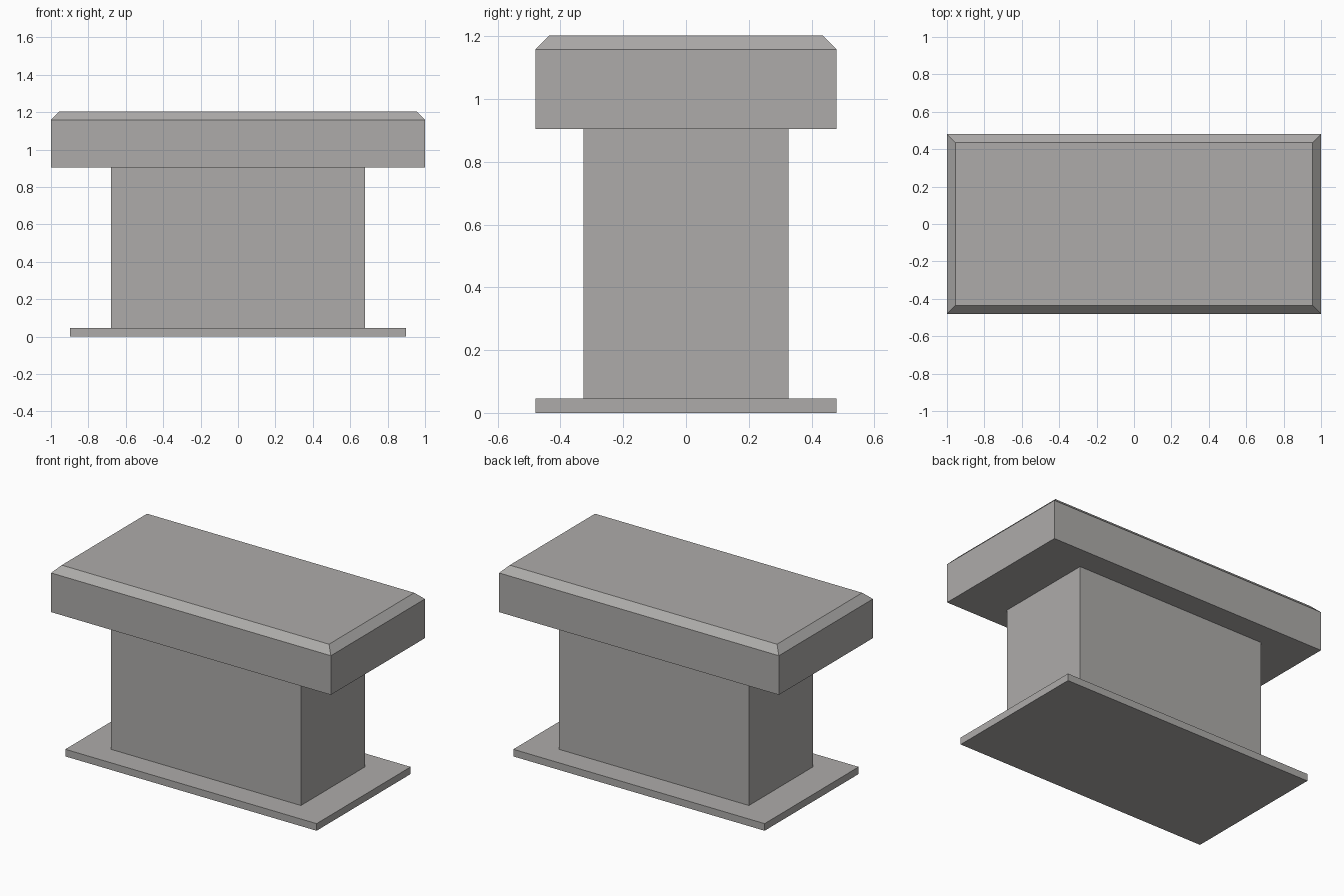
import bpy, bmesh

if "Cube" in bpy.data.objects:
    bpy.data.objects.remove(bpy.data.objects["Cube"])

stone = bpy.data.materials.new("warm grey stone")
stone.diffuse_color = (0.42, 0.41, 0.40, 1.0)
stone.use_nodes = True
stone.node_tree.nodes["Principled BSDF"].inputs["Base Color"].default_value = stone.diffuse_color


def block(name, half_x, half_y, z0, z1, chamfer=0.0):
    """Box from z0 to z1, with an optional chamfer round the top edges."""
    bm = bmesh.new()
    bmesh.ops.create_cube(bm, size=2.0)
    for v in bm.verts:
        v.co = (v.co.x * half_x, v.co.y * half_y, z1 if v.co.z > 0 else z0)
    if chamfer:
        top_edges = [e for e in bm.edges if all(v.co.z > z1 - 1e-4 for v in e.verts)]
        bmesh.ops.bevel(bm, geom=top_edges, offset=chamfer, offset_type='OFFSET',
                        segments=1, profile=0.5, affect='EDGES')
    bmesh.ops.recalc_face_normals(bm, faces=bm.faces)
    mesh = bpy.data.meshes.new(name)
    bm.to_mesh(mesh)
    bm.free()
    mesh.materials.append(stone)
    obj = bpy.data.objects.new(name, mesh)
    bpy.context.collection.objects.link(obj)
    return obj


# Thin foot plate
block("base_plate", 0.898, 0.48, 0.0, 0.046)
# Solid central pedestal
block("pedestal", 0.679, 0.327, 0.046, 0.905)
# Thick slab with chamfered upper rim
block("top_slab", 1.0, 0.48, 0.905, 1.203, chamfer=0.045)
